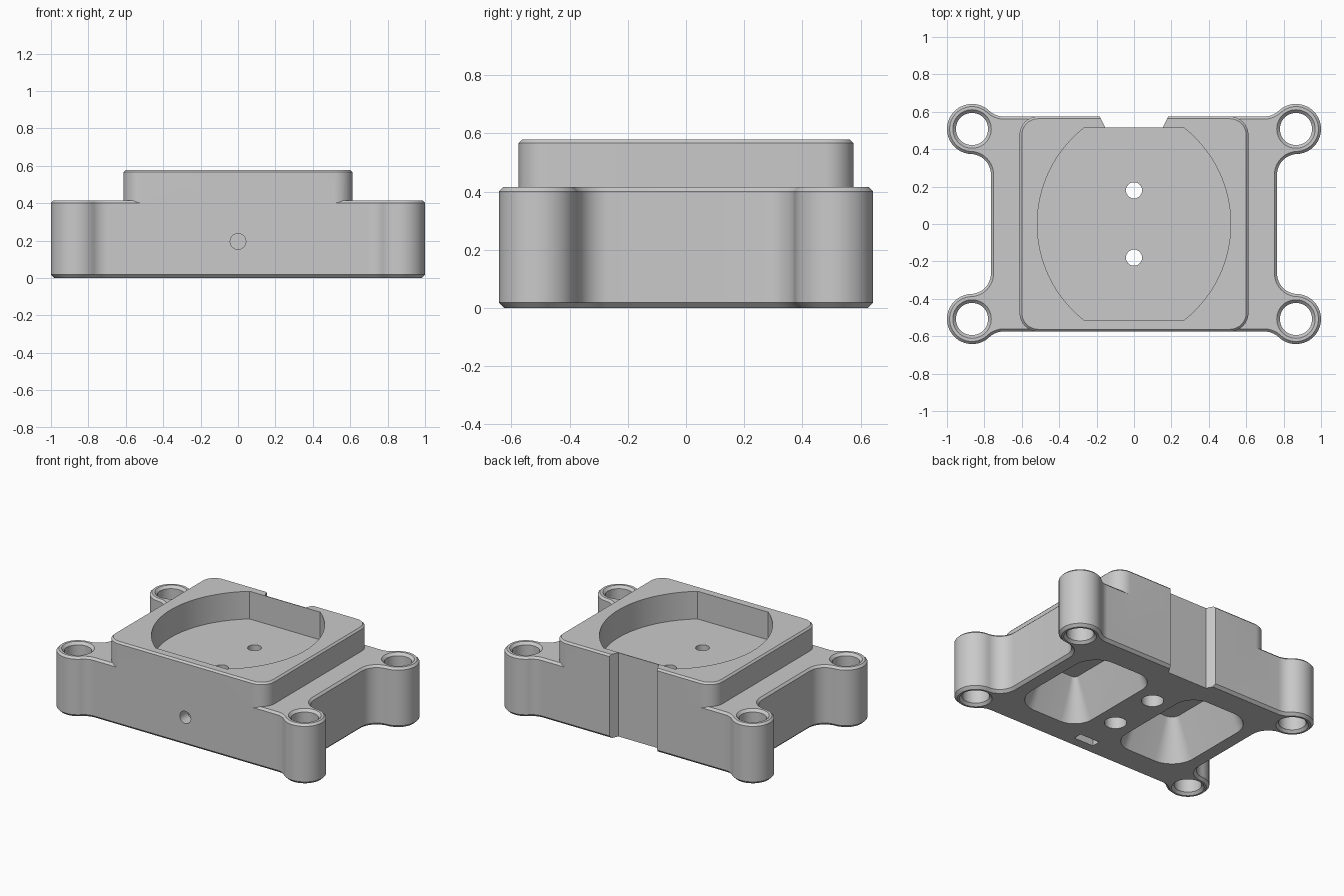
import bpy
import bmesh
from math import cos, sin, pi, radians, sqrt, atan2, asin

if "Cube" in bpy.data.objects:
    bpy.data.objects.remove(bpy.data.objects["Cube"], do_unlink=True)

GREY = (0.59, 0.59, 0.59, 1)
mat = bpy.data.materials.new("plain grey")
mat.use_nodes = True
mat.diffuse_color = GREY
mat.node_tree.nodes["Principled BSDF"].inputs["Base Color"].default_value = GREY

BASE_H, TOP = 0.415, 0.578
HALF_X, HALF_Y = 0.765, 0.575
EAR_X, EAR_Y, EAR_R, FILLET = 0.866, 0.508, 0.134, 0.11
FLOOR = 0.387


def arc(cx, cy, r, a0, a1, n=12):
    return [(cx + r * cos(a0 + (a1 - a0) * i / n), cy + r * sin(a0 + (a1 - a0) * i / n))
            for i in range(n + 1)]


def circle(cx, cy, r, n=48):
    return arc(cx, cy, r, 0, 2 * pi, n)[:-1]


def rounded_rect(cx, cy, hx, hy, r_right, r_left):
    """Rectangle whose +x and -x corners may have different radii."""
    pts = []
    for k, (sx, sy) in enumerate([(1, 1), (-1, 1), (-1, -1), (1, -1)]):
        r = r_right if sx > 0 else r_left
        pts += arc(cx + sx * (hx - r), cy + sy * (hy - r), r, k * pi / 2, (k + 1) * pi / 2)
    return pts


def base_outline(inset):
    """Plate with four round ears, blended in by concave fillets."""
    reach = EAR_R + FILLET
    side_c = (HALF_X + FILLET, EAR_Y - sqrt(reach**2 - (HALF_X + FILLET - EAR_X)**2))
    end_c = (EAR_X - sqrt(reach**2 - (HALF_Y + FILLET - EAR_Y)**2), HALF_Y + FILLET)
    a_side = atan2(side_c[1] - EAR_Y, side_c[0] - EAR_X)
    a_end = atan2(end_c[1] - EAR_Y, end_c[0] - EAR_X)
    f = FILLET + inset
    q = arc(*side_c, f, pi, a_side + pi)
    q += arc(EAR_X, EAR_Y, EAR_R - inset, a_side, a_end, 32)[1:]
    q += arc(*end_c, f, a_end - pi, -pi / 2)[1:]
    left = [(-x, y) for x, y in reversed(q)]
    half = q + left
    return half + [(x, -y) for x, y in reversed(half)]


def loft(name, rings):
    """Closed solid through matching outlines given as (outline, z)."""
    bm = bmesh.new()
    loops = [[bm.verts.new((x, y, z)) for x, y in pts] for pts, z in rings]
    n = len(loops[0])
    for a, b in zip(loops, loops[1:]):
        for i in range(n):
            bm.faces.new((a[i], a[(i + 1) % n], b[(i + 1) % n], b[i]))
    bm.faces.new(loops[0][::-1])
    bm.faces.new(loops[-1])
    bmesh.ops.recalc_face_normals(bm, faces=bm.faces)
    mesh = bpy.data.meshes.new(name)
    bm.to_mesh(mesh)
    bm.free()
    mesh.materials.append(mat)
    obj = bpy.data.objects.new(name, mesh)
    bpy.context.collection.objects.link(obj)
    return obj


def combine(target, tool, operation="DIFFERENCE"):
    tool.hide_render = True
    mod = target.modifiers.new(tool.name, "BOOLEAN")
    mod.operation, mod.object, mod.solver = operation, tool, "EXACT"
    bpy.context.view_layer.objects.active = target
    bpy.ops.object.modifier_apply(modifier=mod.name)
    bpy.data.objects.remove(tool, do_unlink=True)


# Eared base plate with chamfered rims
body = loft("mount_body", [(base_outline(0.018), 0), (base_outline(0), 0.018),
                           (base_outline(0), BASE_H - 0.014), (base_outline(0.014), BASE_H)])

# Raised block with rounded corners
full = rounded_rect(0, 0, 0.612, HALF_Y, 0.1, 0.1)
rim = rounded_rect(0, 0, 0.6, HALF_Y - 0.012, 0.088, 0.088)
block = loft("raised_block", [(full, 0.2), (full, TOP - 0.012), (rim, TOP)])
combine(body, block, "UNION")

# Lens-shaped recess: two wide arcs cut off by straight ends
R, OFF, END = 0.653, 0.136, 0.512
half_angle = asin(END / R)
right = arc(-OFF, 0, R, -half_angle, half_angle, 32)
recess = right + [(-x, -y) for x, y in right]
combine(body, loft("recess_cutter", [(recess, FLOOR), (recess, TOP + 0.1)]))

# Notch down the back
notch = [(-0.154, 0.517), (0.154, 0.517), (0.22, 0.65), (-0.22, 0.65)]
combine(body, loft("notch_cutter", [(notch, -0.1), (notch, TOP + 0.1)]))

# Countersunk ear holes
for sx in (-1, 1):
    for sy in (-1, 1):
        steps = [(0.113, -0.01), (0.086, 0.017), (0.086, BASE_H - 0.017), (0.113, BASE_H + 0.01)]
        combine(body, loft("ear_hole", [(circle(sx * EAR_X, sy * EAR_Y, r), z) for r, z in steps]))

# Stepped screw holes through the recess floor
for y in (-0.18, 0.18):
    steps = [(0.07, -0.1), (0.07, 0.2), (0.043, 0.2), (0.043, 0.5)]
    combine(body, loft("screw_hole", [(circle(0, y, r), z) for r, z in steps]))

# Tapered pockets underneath, rounder on the outer corners
for side in (-1, 1):
    rings = []
    for d, z in ((-0.01, -0.025), (0.11, 0.275)):
        radii = (0.17 - d, 0.14 - d)
        rings.append((rounded_rect(side * 0.4, 0, 0.26 - d, 0.385 - d, *radii[::side]), z))
    combine(body, loft("under_pocket", rings))

# Nut slot and the sideways hole in the front
slot = [(-0.075, -0.49), (0.075, -0.49), (0.075, -0.43), (-0.075, -0.43)]
combine(body, loft("nut_slot", [(slot, -0.1), (slot, 0.28)]))
front_hole = loft("front_hole", [(circle(0, 0, 0.042), 0.3), (circle(0, 0, 0.042), 0.7)])
front_hole.rotation_euler = (radians(90), 0, 0)
front_hole.location.z = 0.195
bpy.context.view_layer.update()
combine(body, front_hole)

# Smooth curves, crisp edges
bpy.ops.object.select_all(action="DESELECT")
body.select_set(True)
bpy.context.view_layer.objects.active = body
bpy.ops.object.shade_smooth_by_angle(angle=radians(25))
